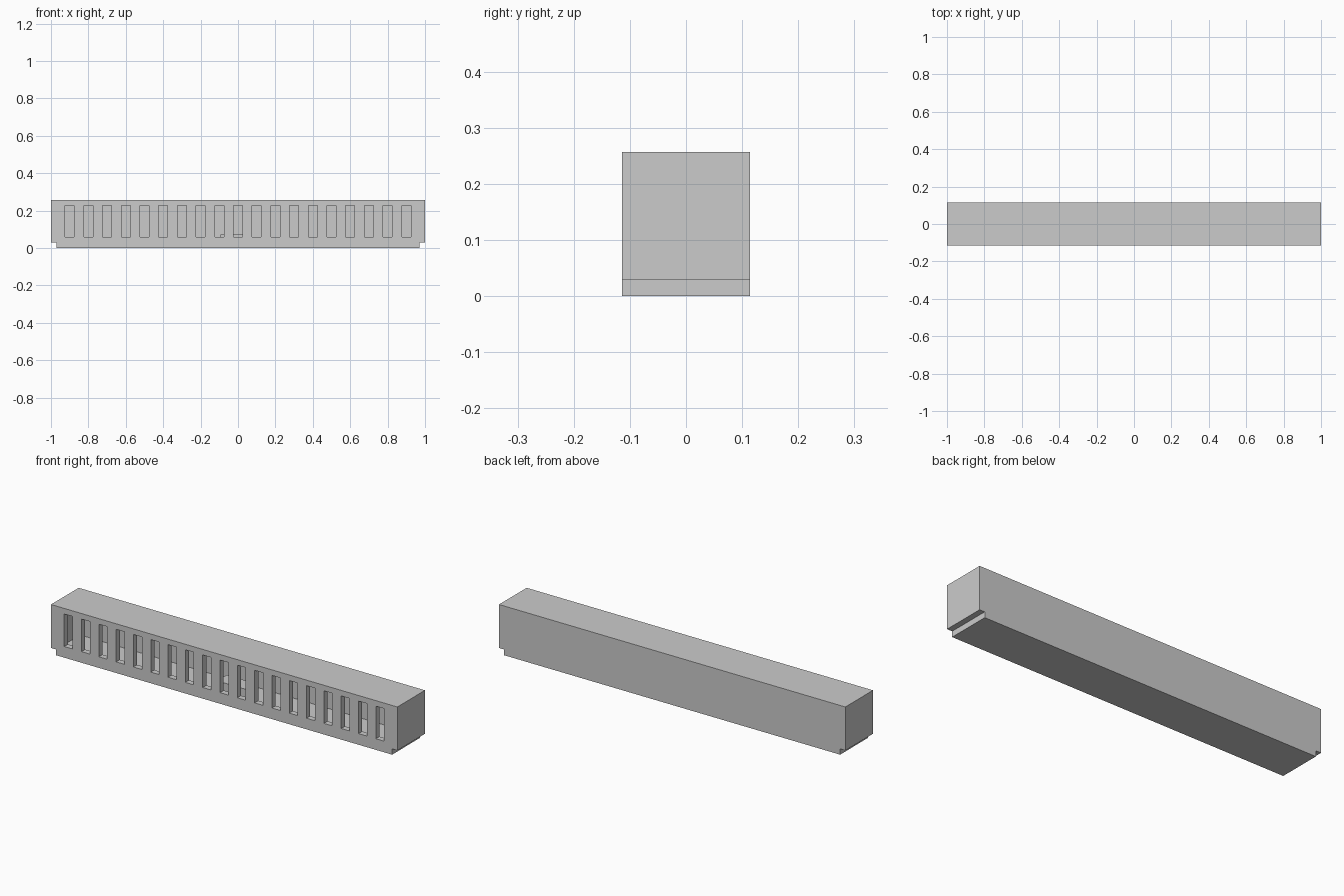
import bpy, bmesh
from mathutils import Matrix, Vector

if "Cube" in bpy.data.objects:
    bpy.data.objects.remove(bpy.data.objects["Cube"])

D = 0.114      # half depth
H = 0.257      # total height
T = 0.03       # wall thickness


def make_object(name, bm):
    bmesh.ops.recalc_face_normals(bm, faces=bm.faces)
    mesh = bpy.data.meshes.new(name)
    bm.to_mesh(mesh)
    bm.free()
    obj = bpy.data.objects.new(name, mesh)
    bpy.context.collection.objects.link(obj)
    return obj


def add_box(bm, lo, hi):
    lo, hi = Vector(lo), Vector(hi)
    mat = Matrix.Translation((lo + hi) / 2) @ Matrix.Diagonal((*(hi - lo), 1))
    bmesh.ops.create_cube(bm, size=1, matrix=mat)


def cut(obj, cutter):
    mod = obj.modifiers.new("cut", 'BOOLEAN')
    mod.operation = 'DIFFERENCE'
    mod.solver = 'EXACT'
    mod.object = cutter
    bpy.context.view_layer.objects.active = obj
    bpy.ops.object.modifier_apply(modifier=mod.name)
    bpy.data.objects.remove(cutter)


# Housing: front profile with notched lower ends, extruded through the depth
right = [(0.97, 0), (0.97, T), (1, T), (1, H)]
profile = right + [(-x, z) for x, z in reversed(right)]
bm = bmesh.new()
face = bm.faces.new([bm.verts.new((x, -D, z)) for x, z in profile])
ext = bmesh.ops.extrude_face_region(bm, geom=[face])
moved = [v for v in ext["geom"] if isinstance(v, bmesh.types.BMVert)]
bmesh.ops.translate(bm, verts=moved, vec=(0, 2 * D, 0))
housing = make_object("housing", bm)

# Hollow interior
bm = bmesh.new()
add_box(bm, (-0.97, -D + T, T), (0.97, D - T, H - T + 0.002))
cut(housing, make_object("cavity_cutter", bm))

# Row of vent slots through the front wall
bm = bmesh.new()
for i in range(-9, 10):
    x = i * 0.1
    add_box(bm, (x - 0.024, -D - 0.05, 0.058), (x + 0.024, -D + T + 0.02, 0.228))
cut(housing, make_object("slot_cutter", bm))

# Small block on the floor, visible through the middle slots
bm = bmesh.new()
add_box(bm, (-0.093, -0.04, T), (0.07, 0.04, 0.073))
make_object("inner_block", bm)
